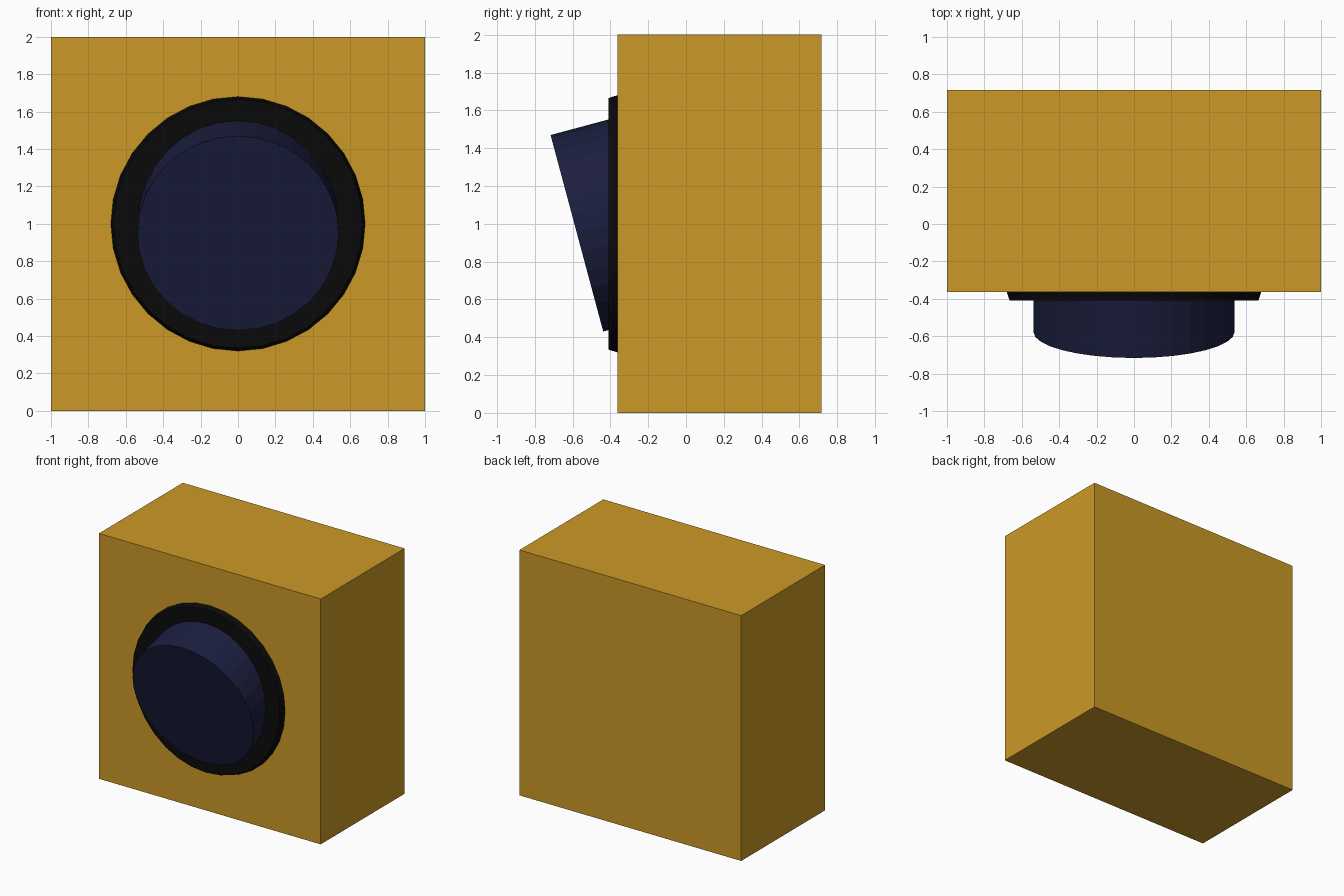
import bpy
import bmesh
from math import radians
from mathutils import Matrix, Vector

if "Cube" in bpy.data.objects:
    bpy.data.objects.remove(bpy.data.objects["Cube"])


def paint(obj, name, rgb):
    mat = bpy.data.materials.new(name)
    mat.diffuse_color = (*rgb, 1.0)
    mat.use_nodes = True
    mat.node_tree.nodes["Principled BSDF"].inputs["Base Color"].default_value = mat.diffuse_color
    obj.data.materials.append(mat)


def new_object(name, bm):
    mesh = bpy.data.meshes.new(name)
    bm.to_mesh(mesh)
    bm.free()
    obj = bpy.data.objects.new(name, mesh)
    bpy.context.collection.objects.link(obj)
    return obj


def front_disc(name, back_radius, front_radius, depth, front_centre, tilt=0.0):
    """Flat-faced 32-sided disc whose front cap faces -y, tilted about x."""
    bm = bmesh.new()
    bmesh.ops.create_cone(bm, cap_ends=True, segments=32, radius1=back_radius,
                          radius2=front_radius, depth=depth)
    # Front cap at the local origin, then turned from +z to -y
    bmesh.ops.translate(bm, verts=bm.verts, vec=(0, 0, -depth / 2))
    obj = new_object(name, bm)
    obj.matrix_world = (Matrix.Translation(Vector(front_centre))
                        @ Matrix.Rotation(radians(90 + tilt), 4, 'X'))
    return obj


# Housing: plain block behind the switch
bm = bmesh.new()
bmesh.ops.create_cube(bm, size=1.0)
bmesh.ops.scale(bm, verts=bm.verts, vec=(2.0, 1.08, 2.0))
bmesh.ops.translate(bm, verts=bm.verts, vec=(0, 0.177, 1.0))
housing = new_object("housing", bm)
paint(housing, "ochre", (0.60, 0.32, 0.02))

# Bezel: thin tapered collar on the front face
bezel = front_disc("bezel", 0.68, 0.665, 0.047, (0, -0.41, 1.0))
paint(bezel, "black", (0.003, 0.003, 0.003))

# Rocker: tilted round button, its back sunk into the housing
rocker = front_disc("rocker", 0.538, 0.538, 0.40, (0, -0.577, 0.95), tilt=15)
paint(rocker, "navy", (0.011, 0.013, 0.05))
